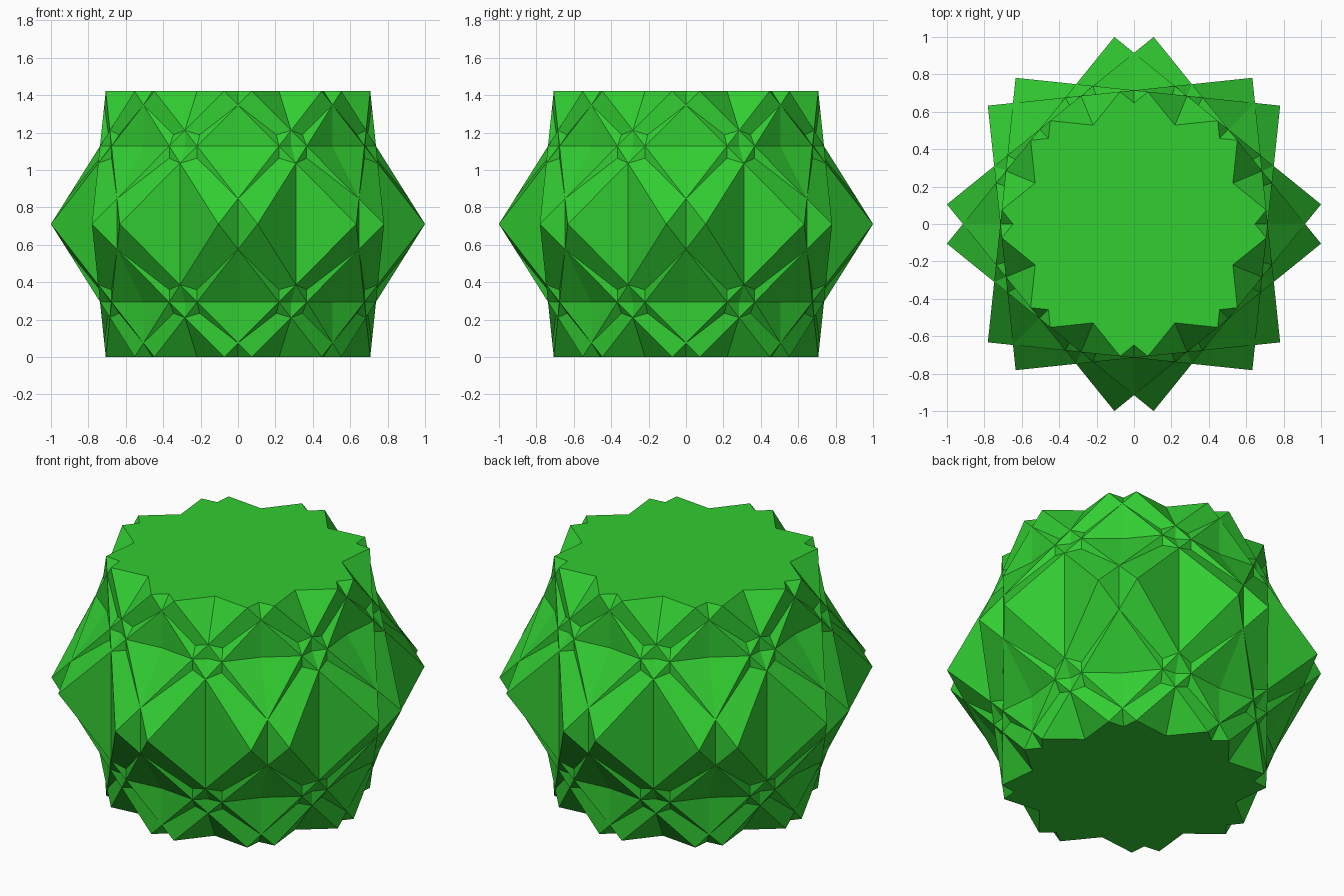
import bpy, bmesh, math
from mathutils import Vector

if "Cube" in bpy.data.objects:
    bpy.data.objects.remove(bpy.data.objects["Cube"])

R = 1 / math.cos(math.radians(6))   # distance from the centre to every corner
H = R / math.sqrt(2)                # half height
CENTRE = Vector((0, 0, H))
EPS = 1e-5

green = bpy.data.materials.new("lime green")
green.diffuse_color = (0.032, 0.61, 0.032, 1)
green.use_nodes = True
green.node_tree.nodes["Principled BSDF"].inputs["Base Color"].default_value = green.diffuse_color


def cuboctahedron(degrees):
    """Outward faces (normal, offset, corners) of a solid standing on a square face."""
    bm = bmesh.new()
    for k in range(4):
        a = math.radians(degrees + 90 * k)
        b = a + math.radians(45)
        bm.verts.new((R * math.cos(a), R * math.sin(a), H))
        for z in (0, 2 * H):
            bm.verts.new((H * math.cos(b), H * math.sin(b), z))
    bmesh.ops.convex_hull(bm, input=bm.verts[:])
    bmesh.ops.dissolve_limit(bm, angle_limit=0.01, verts=bm.verts[:], edges=bm.edges[:])
    bm.normal_update()
    faces = []
    for f in bm.faces:
        corners = [v.co.copy() for v in f.verts]
        n = f.normal.copy()
        if n.dot(corners[0] - CENTRE) < 0:
            n.negate()
            corners.reverse()
        faces.append((n, n.dot(corners[0]), corners))
    bm.free()
    return faces


def split(poly, n, d):
    """Cut a convex polygon by a plane into one or two polygons."""
    dist = [n.dot(p) - d for p in poly]
    if max(dist) < EPS or min(dist) > -EPS:
        return [poly]
    low, high = [], []
    for k, p in enumerate(poly):
        q, s, t = poly[k - 1], dist[k - 1], dist[k]
        if (s < -EPS and t > EPS) or (s > EPS and t < -EPS):
            cut = q.lerp(p, s / (s - t))
            low.append(cut)
            high.append(cut)
        if t <= EPS:
            low.append(p)
        if t >= -EPS:
            high.append(p)
    return [part for part in (low, high) if len(part) > 2]


# Four turned solids; keep only the pieces of their faces on the outside
solids = [cuboctahedron(angle) for angle in (6, -6, 39, 51)]
bm = bmesh.new()
for i, solid in enumerate(solids):
    others = [(j, s) for j, s in enumerate(solids) if j != i]
    for _, _, corners in solid:
        cells = [corners]
        for _, other in others:
            for n, d, _ in other:
                cells = [part for cell in cells for part in split(cell, n, d)]
        for cell in cells:
            mid = sum(cell, Vector()) / len(cell)
            # Shared flat faces belong to the first solid only
            if all(max(n.dot(mid) - d for n, d, _ in other) > (-1e-4 if j > i else 1e-4)
                   for j, other in others):
                bm.faces.new([bm.verts.new(p) for p in cell])

# Merge the pieces into clean flat facets
bmesh.ops.remove_doubles(bm, verts=bm.verts[:], dist=1e-4)
bmesh.ops.dissolve_limit(bm, angle_limit=0.005, verts=bm.verts[:], edges=bm.edges[:])
mesh = bpy.data.meshes.new("faceted_star")
bm.to_mesh(mesh)
bm.free()
mesh.materials.append(green)
star = bpy.data.objects.new("faceted_star", mesh)
bpy.context.collection.objects.link(star)
